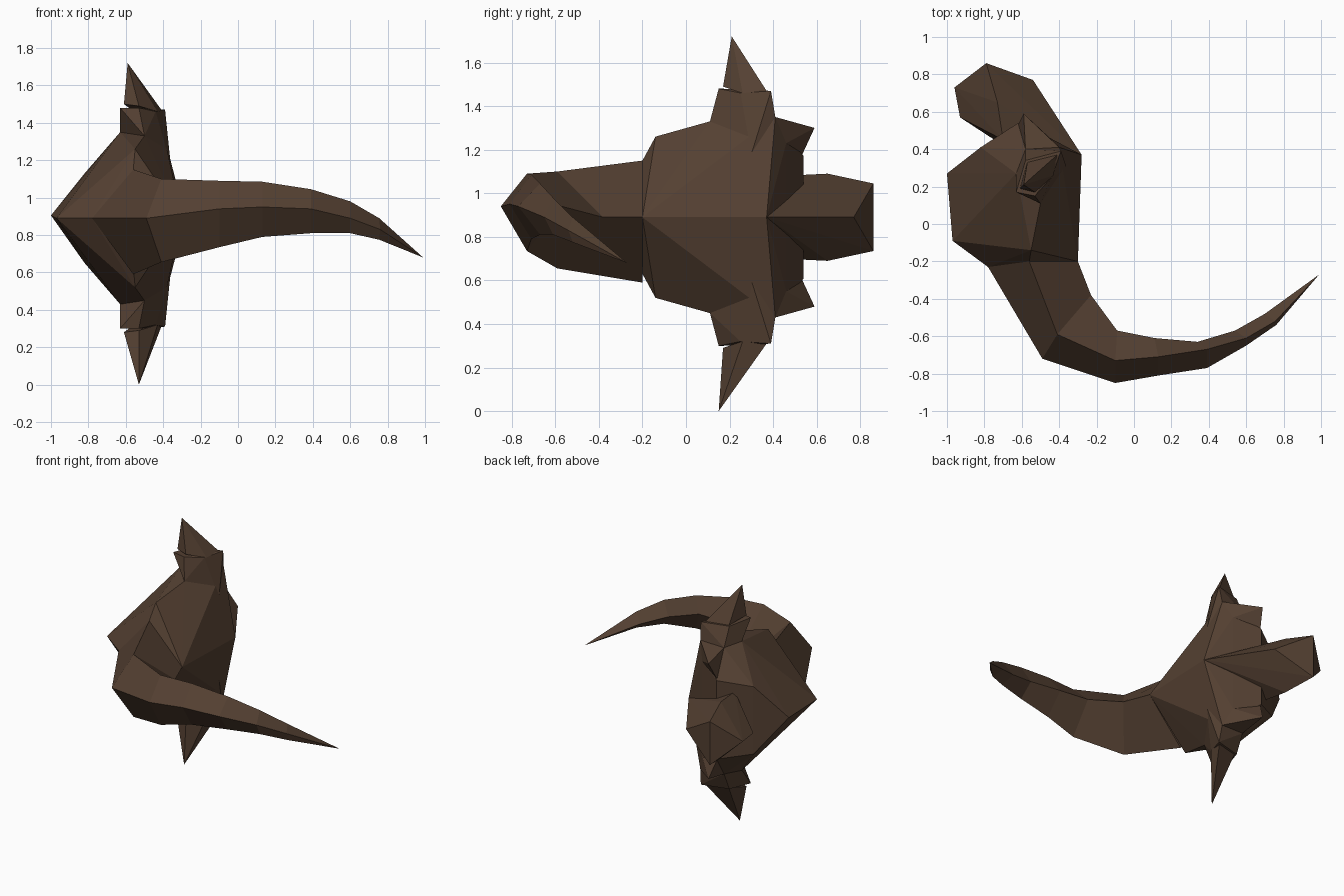
import bpy, bmesh

if "Cube" in bpy.data.objects:
    bpy.data.objects.remove(bpy.data.objects["Cube"])

MID = 0.89  # height of the symmetry plane

brown = bpy.data.materials.new("dark_brown")
brown.diffuse_color = (0.09, 0.052, 0.032, 1)
brown.use_nodes = True
brown.node_tree.nodes["Principled BSDF"].inputs["Base Color"].default_value = brown.diffuse_color


def finish(name, bm):
    bmesh.ops.recalc_face_normals(bm, faces=bm.faces)
    me = bpy.data.meshes.new(name)
    bm.to_mesh(me)
    bm.free()
    me.materials.append(brown)
    ob = bpy.data.objects.new(name, me)
    bpy.context.collection.objects.link(ob)


def hull(name, pts):
    """Faceted convex lump; points are x, y, height from the middle plane."""
    bm = bmesh.new()
    for x, y, h in pts:
        bm.verts.new((x, y, MID + h))
    res = bmesh.ops.convex_hull(bm, input=bm.verts[:])
    loose = [v for v in bm.verts if not v.link_faces]
    bmesh.ops.delete(bm, geom=loose, context='VERTS')
    finish(name, bm)


def flip(pts, s):
    return [(x, y, h * s) for x, y, h in pts]


def both(pts):
    return flip(pts, 1) + flip(pts, -1)


# Shell: middle rim plus mirrored upper and lower points
rim = [(-.31, -.09, 0), (-.28, .37, 0), (-1, .27, .015), (-.97, -.09, 0),
       (-.78, -.23, 0), (-.30, -.2, 0)]
collar = [(-.50, .11, .44), (-.63, .27, .46), (-.36, .30, .29),
          (-.40, .41, .46), (-.58, .40, .45)]
back = [(-.82, .41, .24), (-.62, .54, .28), (-.45, .46, .34)]
front = [(-.56, -.2, .26), (-.55, -.14, .37)]
hull("shell", rim + both(collar + back + front))

# Spikes above and below: neck block, point, and small thorn behind
ring = [(-.53, .15, .59), (-.63, .17, .59), (-.44, .25, .57),
        (-.39, .39, .58), (-.58, .34, .58)]
point_base = [(-.53, .17, .60), (-.61, .19, .61), (-.43, .26, .57),
              (-.41, .37, .58), (-.57, .33, .58)]
thorn = [(-.40, .41, .46), (-.45, .46, .34), (-.62, .53, .28),
         (-.58, .40, .45), (-.59, .59, .41)]
for side, s, tip in (("upper", 1, (-.59, .21, .83)), ("lower", -1, (-.53, .15, -.89))):
    hull(side + "_spike_neck", flip(collar + ring, s))
    hull(side + "_spike_point", flip(point_base, s) + [tip])
    hull(side + "_thorn", flip(thorn, s))

# Tail lobe at the back
hull("tail_lobe", [(-.28, .37, 0), (-.54, .77, 0), (-.96, .73, .01), (-.93, .57, 0),
                   (-.70, .42, 0)]
     + both([(-.73, .65, .20), (-.79, .86, .155), (-.70, .45, .19)]))

# Curved horn: diamond rings of outer xy, top xy, inner xy, then top, side, bottom z
rings = [
    (-.78, -.23, -.56, -.20, -.30, -.20, 1.15, .89, .59),
    (-.49, -.72, -.41, -.59, -.23, -.38, 1.10, .89, .655),
    (-.10, -.85, -.10, -.73, -.09, -.57, 1.09, .94, .735),
    (.13, -.81, .13, -.71, .11, -.61, 1.085, .95, .79),
    (.39, -.77, .39, -.67, .34, -.63, 1.045, .94, .81),
    (.60, -.65, .60, -.61, .54, -.57, .98, .89, .81),
    (.76, -.54, .755, -.52, .70, -.48, .89, .83, .775),
]
bm = bmesh.new()
loops = []
for ox, oy, tx, ty, ix, iy, zt, zm, zb in rings:
    loops.append([bm.verts.new(p) for p in
                  ((ox, oy, zm), (tx, ty, zt), (ix, iy, zm), (tx, ty, zb))])
tip = bm.verts.new((.99, -.27, .68))
for a, b in zip(loops, loops[1:]):
    for i in range(4):
        j = (i + 1) % 4
        bm.faces.new((a[i], a[j], b[j], b[i]))
for i in range(4):
    bm.faces.new((loops[-1][i], loops[-1][(i + 1) % 4], tip))
bm.faces.new(loops[0])
finish("horn", bm)
